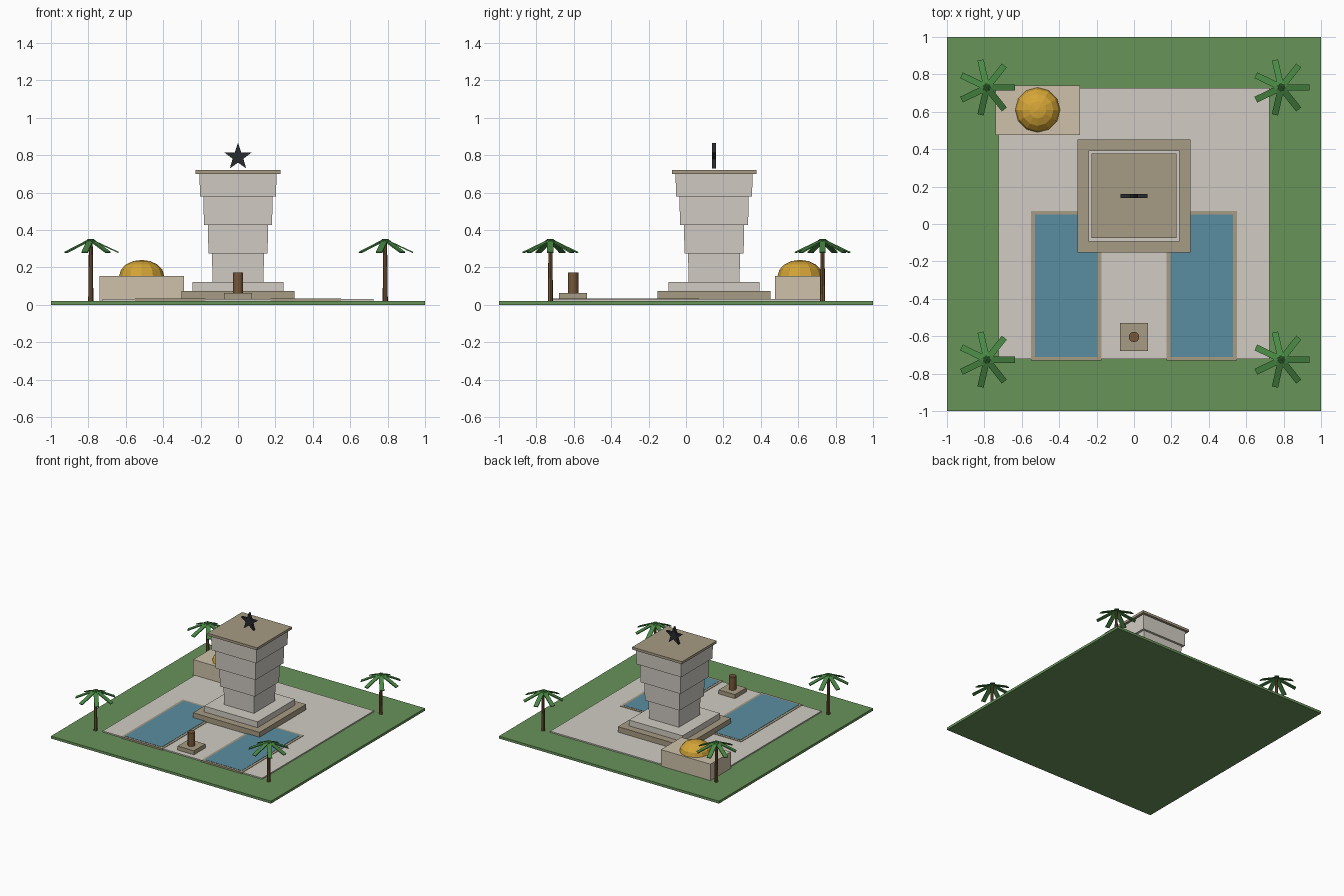
import bpy, bmesh, math
from mathutils import Matrix, Vector

if "Cube" in bpy.data.objects:
    bpy.data.objects.remove(bpy.data.objects["Cube"])


def material(name, r, g, b):
    m = bpy.data.materials.new(name)
    m.diffuse_color = ((r / 255) ** 2.2, (g / 255) ** 2.2, (b / 255) ** 2.2, 1)
    m.use_nodes = True
    m.node_tree.nodes["Principled BSDF"].inputs["Base Color"].default_value = m.diffuse_color
    return m


GRASS = material("grass", 104, 146, 90)
STONE = material("pale_stone", 208, 203, 194)
TRIM = material("tan_stone", 165, 153, 130)
SAND = material("sandstone", 205, 192, 168)
WATER = material("water", 90, 140, 158)
GOLD = material("gold", 212, 164, 58)
BARK = material("bark", 118, 88, 60)
LEAF = material("leaf", 74, 136, 70)
BLACK = material("black", 45, 46, 50)


def finish(name, bm, mat):
    bmesh.ops.recalc_face_normals(bm, faces=bm.faces)
    me = bpy.data.meshes.new(name)
    bm.to_mesh(me)
    bm.free()
    me.materials.append(mat)
    ob = bpy.data.objects.new(name, me)
    bpy.context.collection.objects.link(ob)
    return ob


def block(name, x0, x1, y0, y1, z0, z1, mat, flare=0):
    """Box from its limits; flare widens the top edge on each side."""
    bm = bmesh.new()
    bmesh.ops.create_cube(bm, size=1)
    for v in bm.verts:
        s = v.co * 2
        f = flare if s.z > 0 else 0
        v.co = ((x0 + x1) / 2 + s.x * ((x1 - x0) / 2 + f),
                (y0 + y1) / 2 + s.y * ((y1 - y0) / 2 + f),
                z1 if s.z > 0 else z0)
    return finish(name, bm, mat)


def slab(name, half, cy, z0, z1, mat, flare=0):
    return block(name, -half, half, cy - half, cy + half, z0, z1, mat, flare)


def post(name, x, y, z0, z1, r0, r1, sides, mat):
    bm = bmesh.new()
    bmesh.ops.create_cone(bm, cap_ends=True, segments=sides, radius1=r0, radius2=r1,
                          depth=z1 - z0, matrix=Matrix.Translation((x, y, (z0 + z1) / 2)))
    return finish(name, bm, mat)


# lawn and paved plaza
slab("lawn", 1.0, 0, 0, 0.02, GRASS)
slab("plaza", 0.725, 0.003, 0.018, 0.03, STONE)

# twin pools with stone rims
for side, (a, b) in (("left", (-0.55, -0.175)), ("right", (0.175, 0.55))):
    block(side + "_pool_rim", a, b, -0.73, 0.07, 0.018, 0.033, TRIM)
    block(side + "_pool_water", a + 0.02, b - 0.02, -0.71, 0.05, 0.025, 0.035, WATER)

# stepped tower: two plinths, four widening tiers, cap
CY = 0.15
slab("lower_plinth", 0.302, CY, 0.025, 0.075, TRIM)
slab("upper_plinth", 0.243, CY, 0.075, 0.123, STONE)
levels = [0.123, 0.275, 0.427, 0.578, 0.70]
for i, half in enumerate((0.136, 0.158, 0.182, 0.203)):
    slab(f"tower_tier_{i + 1}", half, CY, levels[i], levels[i + 1], STONE, 0.003)
slab("tower_cap", 0.226, CY, 0.70, 0.72, TRIM)

# upright star above the cap
bm = bmesh.new()
ring = []
for k in range(10):
    r = 0.075 if k % 2 == 0 else 0.03
    t = math.pi / 2 + k * math.pi / 5
    ring.append(bm.verts.new((r * math.cos(t), CY - 0.011, 0.79 + r * math.sin(t))))
face = bm.faces.new(ring)
out = bmesh.ops.extrude_face_region(bm, geom=[face])
bmesh.ops.translate(bm, vec=(0, 0.022, 0),
                    verts=[g for g in out["geom"] if isinstance(g, bmesh.types.BMVert)])
finish("star", bm, BLACK)

# side hall with a flattened faceted dome
block("hall", -0.74, -0.29, 0.475, 0.74, 0.018, 0.155, SAND)
bm = bmesh.new()
bmesh.ops.create_uvsphere(bm, u_segments=12, v_segments=8, radius=1,
                          matrix=Matrix.Translation((-0.515, 0.61, 0.155))
                          @ Matrix.Diagonal((0.12, 0.12, 0.085, 1)))
finish("dome", bm, GOLD)

# small monument in front
block("monument_base", -0.074, 0.074, -0.678, -0.53, 0.025, 0.063, TRIM)
post("monument_column", 0, -0.604, 0.063, 0.172, 0.028, 0.028, 12, BARK)

# corner palms: tapered trunk and seven drooping fronds
DROOP = math.radians(25)
for px in (-0.787, 0.787):
    for py in (-0.725, 0.73):
        post("palm_trunk", px, py, 0.015, 0.345, 0.014, 0.010, 8, BARK)
        bm = bmesh.new()
        for k in range(7):
            m = (Matrix.Translation((px, py, 0.349))
                 @ Matrix.Rotation(k * math.tau / 7, 4, 'Z')
                 @ Matrix.Rotation(DROOP, 4, 'Y')
                 @ Matrix.Translation((0.082, 0, 0))
                 @ Matrix.Diagonal((0.164, 0.034, 0.007, 1)))
            bmesh.ops.create_cube(bm, size=1, matrix=m)
        finish("palm_fronds", bm, LEAF)
